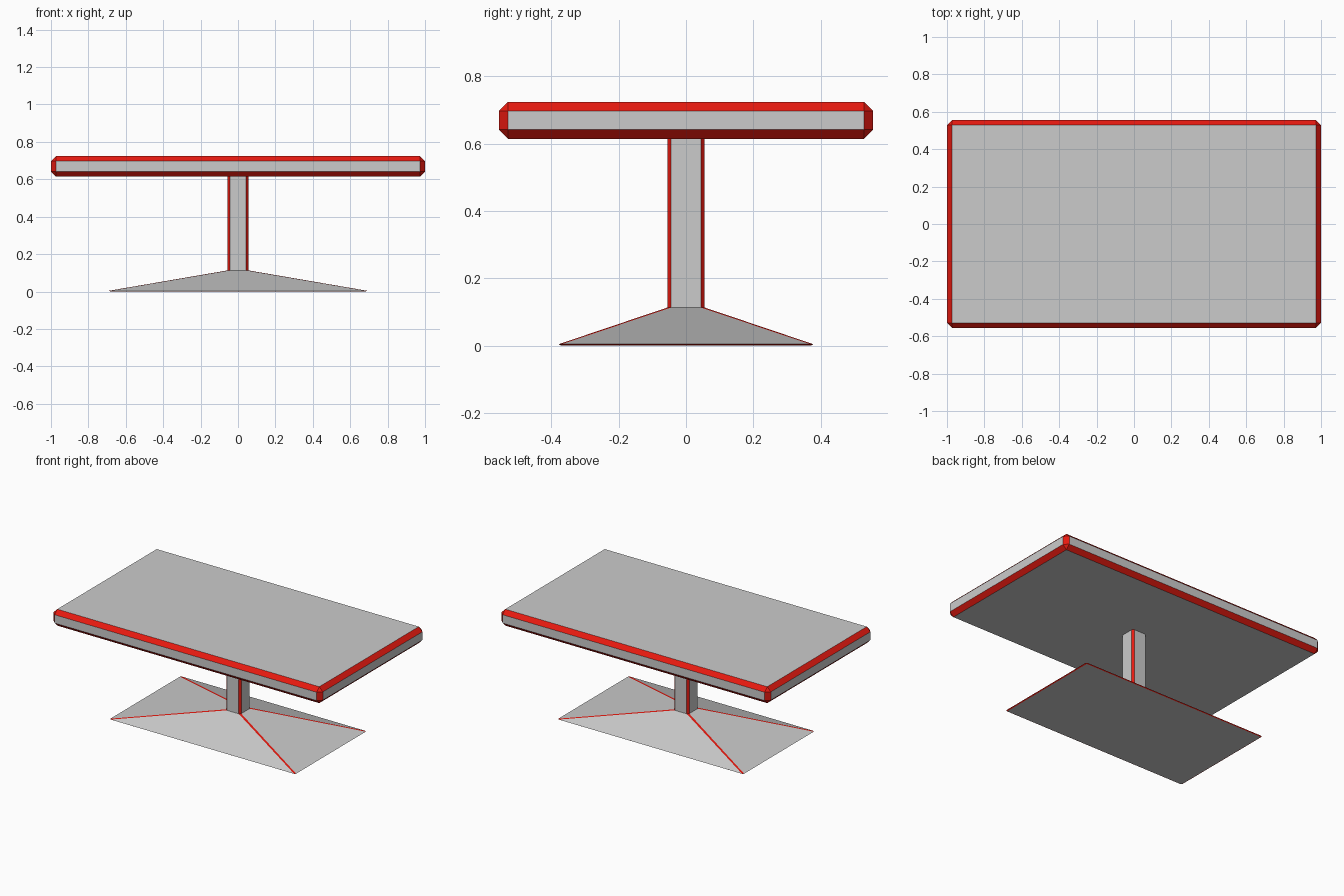
import bpy
import bmesh

if "Cube" in bpy.data.objects:
    bpy.data.objects.remove(bpy.data.objects["Cube"])

grey = bpy.data.materials.new("grey")
grey.diffuse_color = (0.8, 0.8, 0.8, 1)
grey.use_nodes = True
grey.node_tree.nodes["Principled BSDF"].inputs["Base Color"].default_value = grey.diffuse_color
red = bpy.data.materials.new("red_edge")
red.diffuse_color = (0.8, 0.01, 0.005, 1)
red.use_nodes = True
red.node_tree.nodes["Principled BSDF"].inputs["Base Color"].default_value = red.diffuse_color


def make_object(name, bm):
    bmesh.ops.recalc_face_normals(bm, faces=bm.faces)
    mesh = bpy.data.meshes.new(name)
    bm.to_mesh(mesh)
    bm.free()
    mesh.materials.append(grey)
    mesh.materials.append(red)
    obj = bpy.data.objects.new(name, mesh)
    bpy.context.collection.objects.link(obj)
    return obj


def chamfered_ring(bm, hx, hy, z, c):
    """Rectangle with cut corners; even-numbered edges are the corner cuts."""
    pts = [(hx, hy - c), (hx - c, hy), (c - hx, hy), (-hx, hy - c),
           (-hx, c - hy), (c - hx, -hy), (hx - c, -hy), (hx, c - hy)]
    return [bm.verts.new((x, y, z)) for x, y in pts]


# Tabletop: slab with red chamfered edges
bm = bmesh.new()
bmesh.ops.create_cube(bm, size=1)
bmesh.ops.scale(bm, vec=(2.0, 1.11, 0.11), verts=bm.verts)
bmesh.ops.translate(bm, vec=(0, 0, 0.669), verts=bm.verts)
top = make_object("tabletop", bm)
bevel = top.modifiers.new("edge_chamfer", 'BEVEL')
bevel.width = 0.027
bevel.segments = 1
bevel.material = 1

# Pedestal: flared base running into a square column, red along the ridges
bm = bmesh.new()
sections = [(0.682, 0.371, 0.0, 0.005),
            (0.69, 0.378, 0.004, 0.009),
            (0.055, 0.055, 0.113, 0.011),
            (0.055, 0.055, 0.614, 0.011)]
rings = [chamfered_ring(bm, *s) for s in sections]
for level, (a, b) in enumerate(zip(rings, rings[1:])):
    for i in range(8):
        j = (i + 1) % 8
        face = bm.faces.new((a[i], a[j], b[j], b[i]))
        face.material_index = 1 if level == 0 or i % 2 == 0 else 0
bm.faces.new(rings[0][::-1])
bm.faces.new(rings[-1])
make_object("pedestal", bm)
